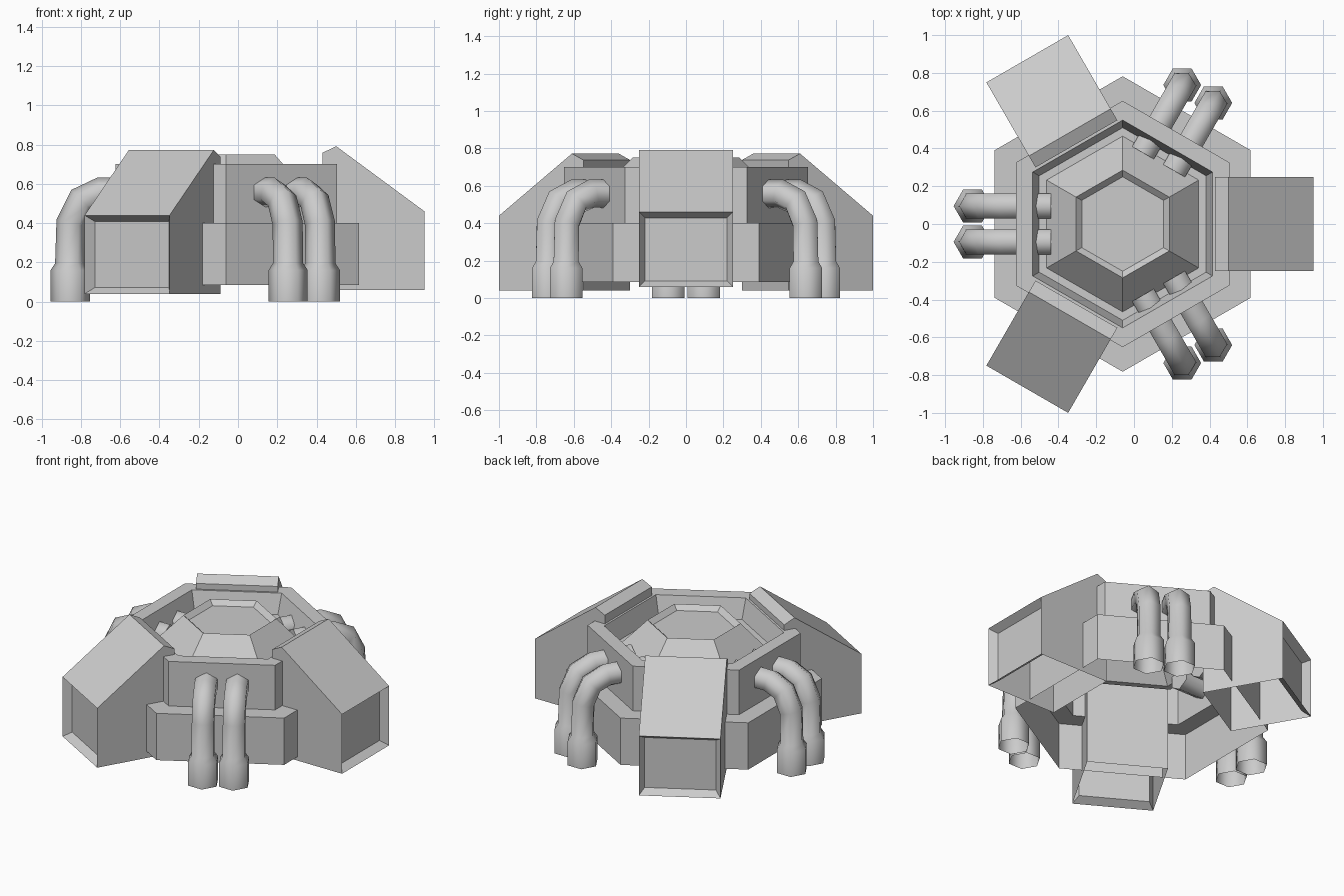
import bpy, bmesh
from math import cos, sin, pi, radians
from mathutils import Vector

if "Cube" in bpy.data.objects:
    bpy.data.objects.remove(bpy.data.objects["Cube"])

CENTRE = (-0.06, 0, 0)


def finish(name, bm, angle=0, dz=0):
    me = bpy.data.meshes.new(name)
    bm.to_mesh(me)
    bm.free()
    ob = bpy.data.objects.new(name, me)
    bpy.context.collection.objects.link(ob)
    ob.location = Vector(CENTRE) + Vector((0, 0, dz))
    ob.rotation_euler.z = radians(angle)
    return ob


def loft(bm, rings):
    """Skin rings of points, cap both ends, then open the flat underside."""
    loops = [[bm.verts.new(p) for p in r] for r in rings]
    n = len(loops[0])
    for a, b in zip(loops, loops[1:]):
        for i in range(n):
            j = (i + 1) % n
            bm.faces.new((a[i], a[j], b[j], b[i]))
    bm.faces.new(loops[0])
    bm.faces.new(loops[-1])
    bmesh.ops.recalc_face_normals(bm, faces=bm.faces)
    low = min(bm.faces, key=lambda f: f.calc_center_median().z)
    bmesh.ops.delete(bm, geom=[low], context='FACES_ONLY')


def hex_ring(r, z):
    return [(r * cos(pi / 6 + k * pi / 3), r * sin(pi / 6 + k * pi / 3), z) for k in range(6)]


# Hexagonal shell, open below: lower tier, upper wall, trough, raised lid
bm = bmesh.new()
loft(bm, [hex_ring(r, z) for r, z in [
    (0.782, 0.085), (0.782, 0.40), (0.652, 0.40),
    (0.652, 0.70), (0.55, 0.70), (0.51, 0.57), (0.465, 0.57),
    (0.285, 0.75), (0.25, 0.72)]])
finish("hexagonal_body", bm)


# Three wedge buttresses, open below, with a recessed outer panel
def buttress(angle, dz):
    bm = bmesh.new()
    profile = [(1.01, 0.04), (1.01, 0.44), (0.56, 0.772), (0.49, 0.738), (0.49, 0.04)]
    loft(bm, [[(x, y, z) for x, z in profile] for y in (-0.25, 0.25)])
    end = max(bm.faces, key=lambda f: f.calc_center_median().x)
    bmesh.ops.inset_individual(bm, faces=[end], thickness=0.045, depth=-0.05)
    finish(f"buttress_{angle}", bm, angle, dz)


for angle, dz in ((0, 0.02), (120, 0), (240, 0)):
    buttress(angle, dz)


# Six-sided bent pipes with wider feet, in pairs between the buttresses
def pipe(angle, side):
    bm = bmesh.new()
    path = [(0.795, 0, 0.1), (0.795, 0.16, 0.1), (0.795, 0.195, 0.077), (0.79, 0.40, 0.077),
            (0.735, 0.515, 0.077), (0.64, 0.557, 0.077), (0.38, 0.557, 0.077)]
    tilts = [0, 0, 0, 14, 45, 78, 90]  # lean of each ring's outward axis
    rings = []
    for (x, z, r), t in zip(path, tilts):
        n = Vector((cos(radians(t)), 0, sin(radians(t))))
        mid = Vector((x, side * 0.095, z))
        rings.append([mid + r * (n * cos(k * pi / 3) + Vector((0, sin(k * pi / 3), 0)))
                      for k in range(6)])
    loft(bm, rings)
    ob = finish(f"pipe_{angle}_{'a' if side < 0 else 'b'}", bm, angle)
    bpy.ops.object.select_all(action='DESELECT')
    ob.select_set(True)
    bpy.context.view_layer.objects.active = ob
    bpy.ops.object.shade_smooth_by_angle(angle=radians(65))


for angle in (60, 180, 300):
    for side in (-1, 1):
        pipe(angle, side)
